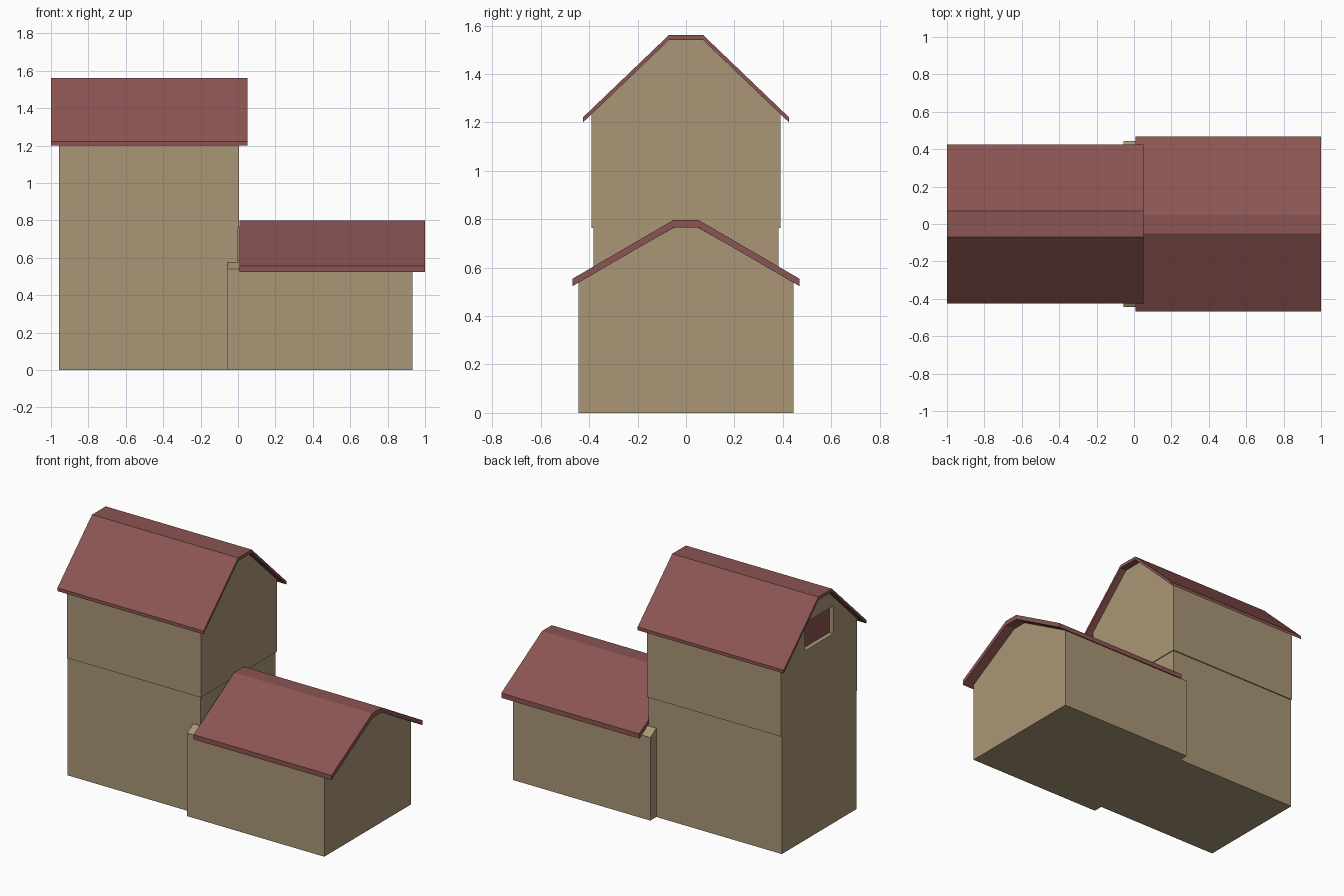
import bpy
import bmesh

if "Cube" in bpy.data.objects:
    bpy.data.objects.remove(bpy.data.objects["Cube"], do_unlink=True)


def material(name, colour):
    mat = bpy.data.materials.new(name)
    mat.use_nodes = True
    mat.diffuse_color = (*colour, 1)
    mat.node_tree.nodes["Principled BSDF"].inputs["Base Color"].default_value = (*colour, 1)
    return mat


TAN = material("tan wall", (0.40, 0.305, 0.18))
RED = material("dull red roof", (0.26, 0.09, 0.085))


def extrude_x(name, profile, x0, x1, mat):
    """Extrude a closed (y, z) profile from x0 to x1."""
    bm = bmesh.new()
    face = bm.faces.new([bm.verts.new((x0, y, z)) for y, z in profile])
    grown = bmesh.ops.extrude_face_region(bm, geom=[face])
    moved = [v for v in grown["geom"] if isinstance(v, bmesh.types.BMVert)]
    bmesh.ops.translate(bm, verts=moved, vec=(x1 - x0, 0, 0))
    bmesh.ops.recalc_face_normals(bm, faces=bm.faces)
    mesh = bpy.data.meshes.new(name)
    bm.to_mesh(mesh)
    bm.free()
    mesh.materials.append(mat)
    obj = bpy.data.objects.new(name, mesh)
    bpy.context.collection.objects.link(obj)
    return obj


def mirrored(half):
    """Complete a right-hand half profile across the centre line."""
    return half + [(-y, z) for y, z in reversed(half)]


def rectangle(half_width, z0, z1):
    return mirrored([(half_width, z0), (half_width, z1)])


def roof(name, x0, x1, eave, ridge, thickness):
    """Folded roof sheet with a narrow flat ridge and vertical fascias."""
    outer = mirrored([eave, ridge])
    inner = [(y, z - thickness) for y, z in reversed(outer)]
    return extrude_x(name, outer + inner, x0, x1, RED)


# Tall block: lower storey and slightly wider gabled upper storey
extrude_x("tower_lower_walls", rectangle(0.383, 0, 0.765), -0.957, 0.0, TAN)
upper = extrude_x("tower_upper_walls",
                  mirrored([(0.39, 0.765), (0.39, 1.235), (0.07, 1.54)]),
                  -0.957, 0.006, TAN)
roof("tower_roof", -1.0, 0.05, (0.425, 1.222), (0.07, 1.562), 0.021)

# Recessed gable opening with a red shutter at its back
cutter = extrude_x("window_cutter", rectangle(0.145, 1.23, 1.41), -1.1, -0.925, TAN)
cutter.hide_render = True
cut = upper.modifiers.new("window_opening", 'BOOLEAN')
cut.operation = 'DIFFERENCE'
cut.solver = 'EXACT'
cut.object = cutter
bpy.context.view_layer.objects.active = upper
bpy.ops.object.modifier_apply(modifier=cut.name)
bpy.data.objects.remove(cutter, do_unlink=True)
extrude_x("window_shutter", rectangle(0.145, 1.23, 1.41), -0.928, -0.924, RED)

# Low wing, whose wall ends show past its roof beside the tall block
extrude_x("wing_walls", mirrored([(0.445, 0), (0.445, 0.54), (0.05, 0.766)]),
          -0.055, 0.932, TAN)
roof("wing_roof", 0.008, 1.0, (0.468, 0.555), (0.05, 0.798), 0.031)
